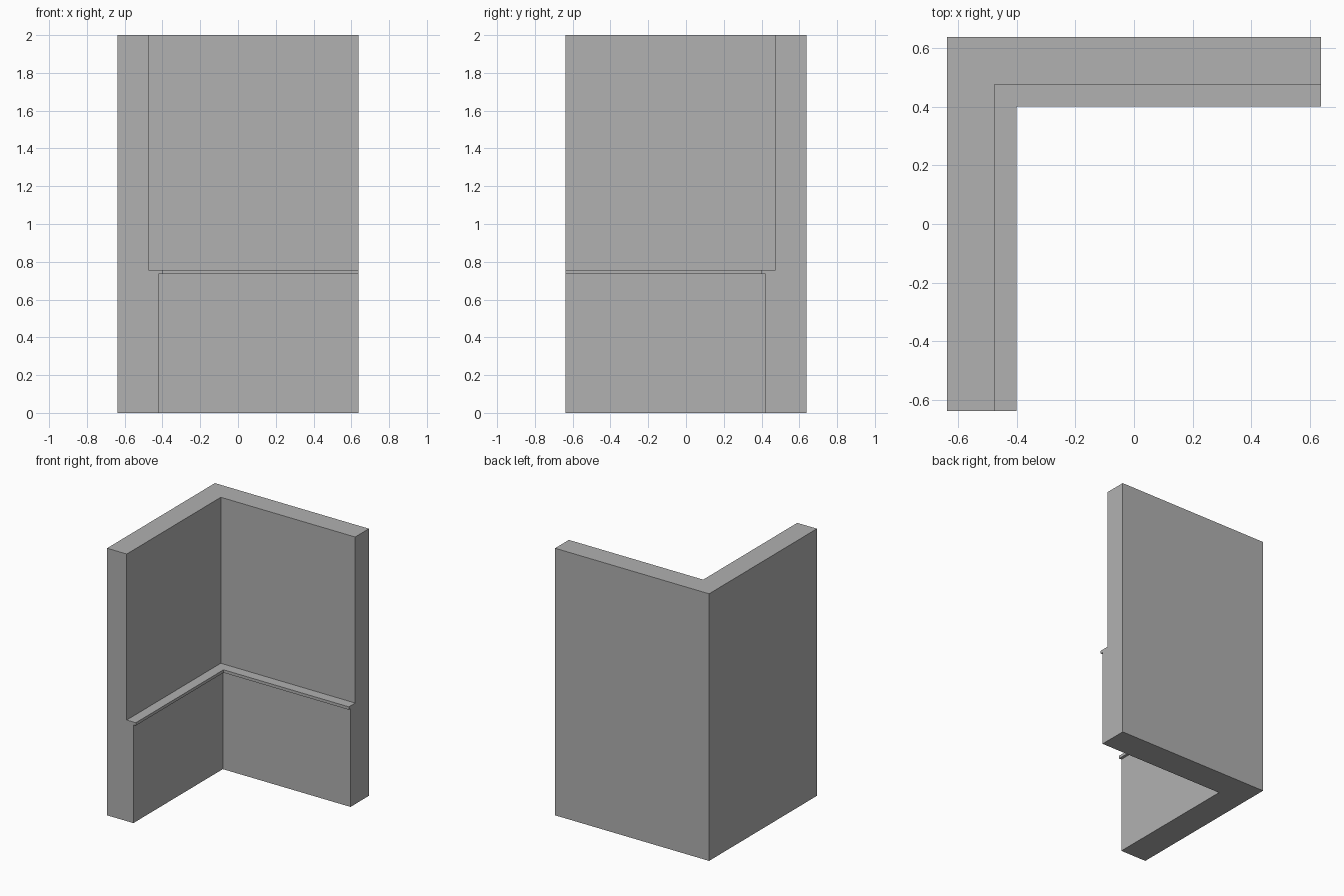
import bpy
import bmesh

cube = bpy.data.objects.get("Cube")
if cube:
    bpy.data.objects.remove(cube, do_unlink=True)

# One plain grey for the whole corner
grey = bpy.data.materials.new("plain grey")
grey.use_nodes = True
colour = (0.44, 0.44, 0.44, 1)
grey.diffuse_color = colour
grey.node_tree.nodes["Principled BSDF"].inputs["Base Color"].default_value = colour

OUTER = 0.638
HEIGHT = 2.0
RAIL_LOW, RAIL_TOP = 0.735, 0.757

# Wall cross-section: distance of the face from the centre, and height
profile = [
    (OUTER, 0), (0.42, 0),             # thick lower wall
    (0.42, RAIL_LOW), (0.40, RAIL_LOW),  # underside of the ledge lip
    (0.40, RAIL_TOP), (0.475, RAIL_TOP),  # ledge top
    (0.475, HEIGHT), (OUTER, HEIGHT),  # thinner upper wall
]

# Sweep the section along the left-hand wall, mitre the corner, then the back wall
bm = bmesh.new()
stations = [
    [bm.verts.new((-d, -OUTER, z)) for d, z in profile],
    [bm.verts.new((-d, d, z)) for d, z in profile],
    [bm.verts.new((OUTER, d, z)) for d, z in profile],
]
count = len(profile)
for a, b in zip(stations, stations[1:]):
    for i in range(count):
        j = (i + 1) % count
        bm.faces.new((a[i], a[j], b[j], b[i]))
for end in (stations[0], stations[-1]):
    bm.faces.new(end)
bmesh.ops.recalc_face_normals(bm, faces=bm.faces)

mesh = bpy.data.meshes.new("corner_wall")
bm.to_mesh(mesh)
bm.free()
mesh.materials.append(grey)
wall = bpy.data.objects.new("corner_wall_with_ledge", mesh)
bpy.context.collection.objects.link(wall)
